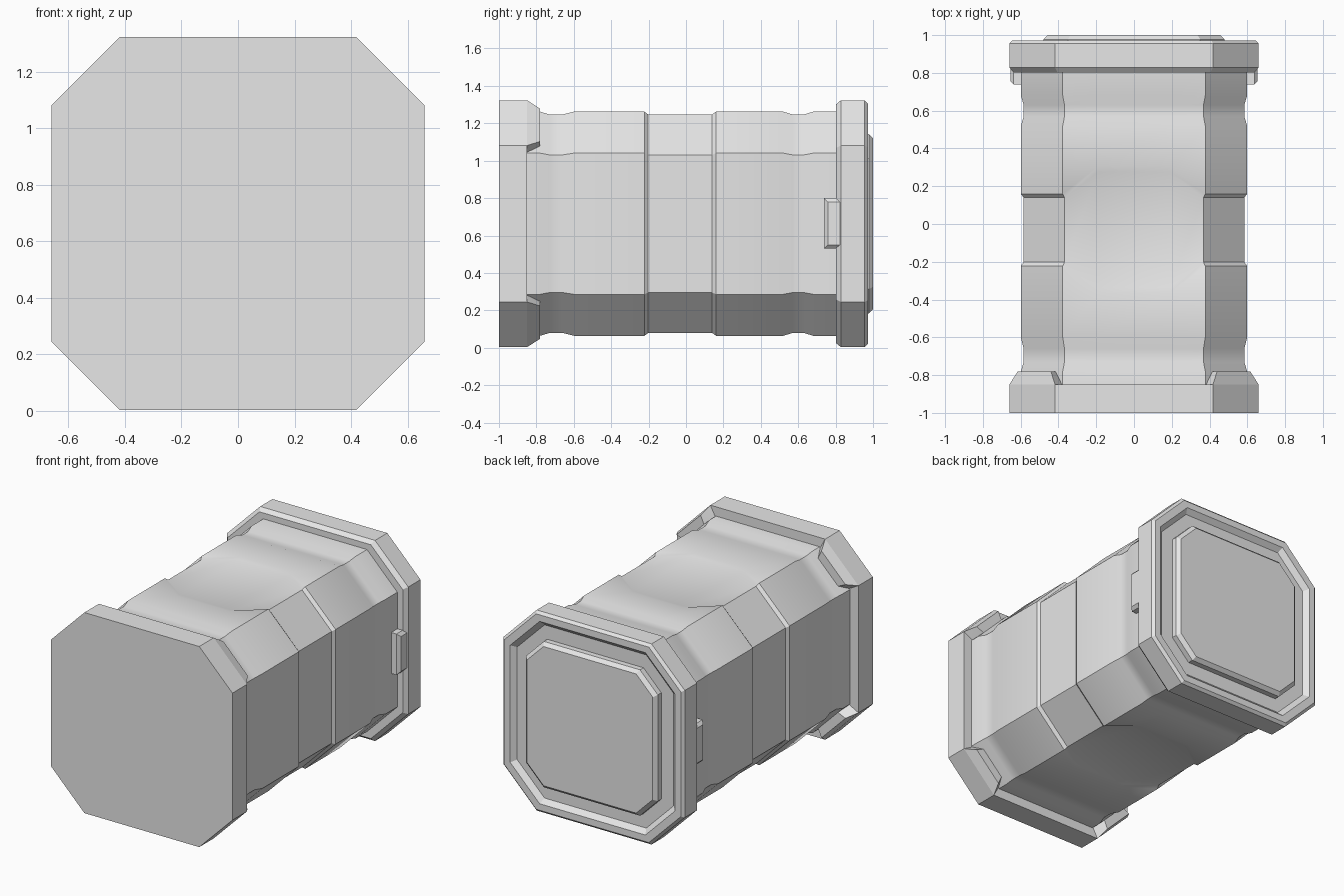
import bpy
import bmesh

cube = bpy.data.objects.get("Cube")
if cube:
    bpy.data.objects.remove(cube, do_unlink=True)

MID = 0.663  # height of the long axis

grey = bpy.data.materials.new("light grey")
grey.use_nodes = True
grey.diffuse_color = (0.8, 0.8, 0.8, 1)
grey.node_tree.nodes["Principled BSDF"].inputs["Base Color"].default_value = (0.8, 0.8, 0.8, 1)


def finish(name, bm):
    bmesh.ops.recalc_face_normals(bm, faces=bm.faces)
    mesh = bpy.data.meshes.new(name)
    bm.to_mesh(mesh)
    bm.free()
    mesh.materials.append(grey)
    obj = bpy.data.objects.new(name, mesh)
    bpy.context.collection.objects.link(obj)
    bpy.ops.object.select_all(action='DESELECT')
    obj.select_set(True)
    bpy.context.view_layer.objects.active = obj
    bpy.ops.object.shade_smooth_by_angle()
    return obj


def octagon(y, r, f):
    """Octagon of half size r whose straight sides have half length f."""
    pts = [(f, r), (r, f), (r, -f), (f, -r), (-f, -r), (-r, -f), (-r, f), (-f, r)]
    return [(x, y, z + MID) for x, z in pts]


def loft(name, rings):
    bm = bmesh.new()
    loops = [[bm.verts.new(p) for p in ring] for ring in rings]
    n = len(loops[0])
    for a, b in zip(loops, loops[1:]):
        for i in range(n):
            j = (i + 1) % n
            bm.faces.new((a[i], a[j], b[j], b[i]))
    bm.faces.new(loops[0])
    bm.faces.new(loops[-1])
    return finish(name, bm)


def body_ring(y, r, inner_y=None, inner_r=None):
    """Octagon with two extra points on the top and bottom sides."""
    iy = y if inner_y is None else inner_y
    ir = r if inner_r is None else inner_r
    o = octagon(y, r, r * 0.63)
    top = [(s * 0.19, iy, MID + ir) for s in (-1, 1)]
    low = [(s * 0.19, iy, MID - ir) for s in (1, -1)]
    return top + o[:4] + low + o[4:]


# Body with two soft grooves and a sunken waist that flares on top and bottom
FULL, LOW, FADE = 0.599, 0.584, 0.59
loft("body", [
    body_ring(-0.9, FULL), body_ring(-0.78, FULL),
    body_ring(-0.73, LOW), body_ring(-0.66, LOW), body_ring(-0.6, FULL),
    body_ring(-0.222, FULL, -0.365, FADE), body_ring(-0.202, LOW, -0.335, LOW),
    body_ring(0.14, LOW, 0.275, LOW), body_ring(0.16, FULL, 0.305, FADE),
    body_ring(0.52, FULL), body_ring(0.57, LOW),
    body_ring(0.63, LOW), body_ring(0.68, FULL), body_ring(0.88, FULL),
])

# Front base plate
loft("front_base", [octagon(-1, 0.66, 0.418), octagon(-0.85, 0.66, 0.418)])

# Corner lugs that grip the body behind the base plate
for sx, side in ((1, "left"), (-1, "right")):
    for sz, level in ((1, "upper"), (-1, "lower")):
        half = [(0.418, -0.85, 0.66), (0.44, -0.78, 0.615),
                (0.38, -0.85, 0.59), (0.415, -0.78, 0.56)]
        pts = half + [(z, y, x) for x, y, z in half]
        bm = bmesh.new()
        for x, y, z in pts:
            bm.verts.new((sx * x, y, MID + sz * z))
        bmesh.ops.convex_hull(bm, input=bm.verts)
        bmesh.ops.dissolve_limit(bm, angle_limit=0.02, verts=bm.verts, edges=bm.edges)
        finish(f"{level}_{side}_corner_lug", bm)

# Rear lid with bevelled rim, sunken channel and raised panel
loft("rear_lid", [octagon(*p) for p in (
    (0.802, 0.57, 0.36), (0.802, 0.638, 0.405), (0.828, 0.66, 0.418),
    (0.955, 0.66, 0.418), (0.972, 0.643, 0.41), (0.972, 0.6, 0.385),
    (0.942, 0.57, 0.37), (0.942, 0.48, 0.35), (0.978, 0.48, 0.35),
    (1.0, 0.458, 0.337))])

# Side latches hooked forward from the lid
for sx, side in ((1, "left"), (-1, "right")):
    bm = bmesh.new()
    for x, inset in ((0.58, 0), (0.637, 0), (0.655, 0.02)):
        for y in (0.738 + inset, 0.84):
            for z in (0.53 + inset, 0.8 - inset):
                bm.verts.new((sx * x, y, z))
    bmesh.ops.convex_hull(bm, input=bm.verts)
    bmesh.ops.dissolve_limit(bm, angle_limit=0.02, verts=bm.verts, edges=bm.edges)
    finish(f"{side}_latch", bm)
